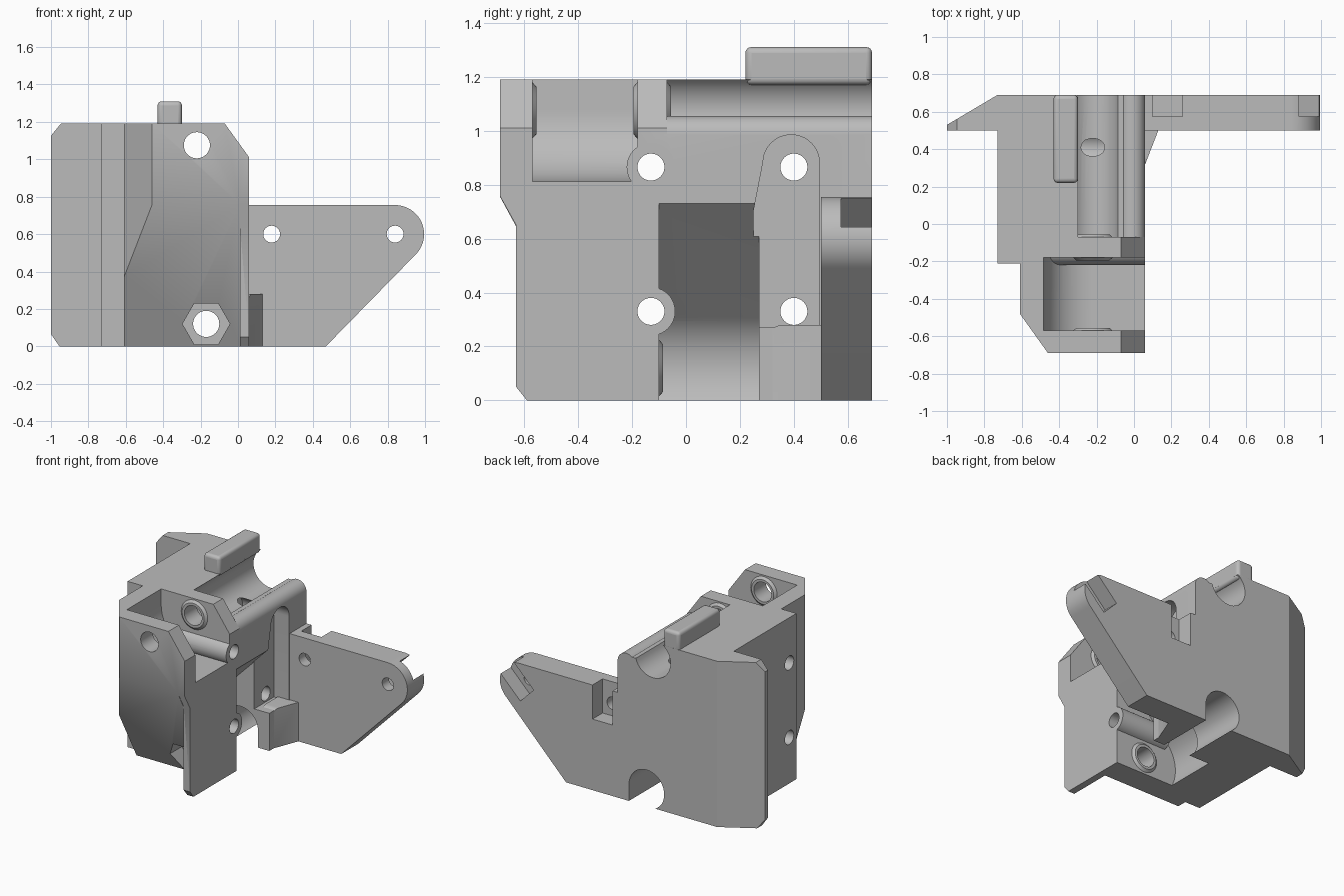
import bpy, bmesh, math
from mathutils import Vector

if "Cube" in bpy.data.objects:
    bpy.data.objects.remove(bpy.data.objects["Cube"])

grey = bpy.data.materials.new("plain grey")
grey.diffuse_color = (0.5, 0.5, 0.5, 1)
grey.use_nodes = True
grey.node_tree.nodes["Principled BSDF"].inputs["Base Color"].default_value = grey.diffuse_color


def finish(name, bm):
    bmesh.ops.recalc_face_normals(bm, faces=bm.faces)
    me = bpy.data.meshes.new(name)
    bm.to_mesh(me)
    bm.free()
    me.materials.append(grey)
    ob = bpy.data.objects.new(name, me)
    bpy.context.collection.objects.link(ob)
    return ob


def prism(name, pts, axis, a, b):
    """Extrude a 2D outline along one axis from a to b."""
    place = {'x': lambda p, t: (t, p[0], p[1]),
             'y': lambda p, t: (p[0], t, p[1]),
             'z': lambda p, t: (p[0], p[1], t)}[axis]
    bm = bmesh.new()
    lo = [bm.verts.new(place(p, a)) for p in pts]
    hi = [bm.verts.new(place(p, b)) for p in pts]
    bm.faces.new(lo)
    bm.faces.new(hi)
    n = len(pts)
    for i in range(n):
        j = (i + 1) % n
        bm.faces.new((lo[i], lo[j], hi[j], hi[i]))
    return finish(name, bm)


def arc(cx, cy, r, a0, a1, n=24):
    return [(cx + r * math.cos(math.radians(a0 + (a1 - a0) * i / n)),
             cy + r * math.sin(math.radians(a0 + (a1 - a0) * i / n))) for i in range(n + 1)]


def circle(cx, cy, r, n=40):
    return arc(cx, cy, r, 0, 360, n)[:-1]


def rect(a0, b0, a1, b1):
    return [(a0, b0), (a1, b0), (a1, b1), (a0, b1)]


def combine(ob, pts, axis, a, b, op='DIFFERENCE'):
    """Cut or add one prism and remove the helper."""
    tool = prism("helper", pts, axis, a, b)
    tool.hide_render = True
    m = ob.modifiers.new("bool", 'BOOLEAN')
    m.operation, m.solver, m.object = op, 'EXACT', tool
    me = bpy.data.meshes.new_from_object(ob.evaluated_get(bpy.context.evaluated_depsgraph_get()))
    ob.modifiers.clear()
    ob.data = me
    bpy.data.objects.remove(tool)


UX, UZ = -0.22, 1.075   # upper screw axis
LX, LZ = -0.17, 0.12    # lower screw axis

# Housing with side flange, from the plan outline
body = prism("housing", [(-1, .5), (-1, .53), (-.73, .69), (.06, .69), (.06, -.69), (-.46, -.69),
                         (-.61, -.48), (-.61, -.21), (-.73, -.21), (-.73, .5)], 'z', 0, 1.19)
# Chamfers on the flange and along the top right edge
combine(body, [(-1.1, 1.003), (-1.1, 1.3), (-.858, 1.3)], 'y', .4, .8)
combine(body, [(-1.1, .21), (-1.1, -.1), (-.886, -.1)], 'y', .4, .8)
combine(body, [(-.07, 1.19), (.06, 1.01), (.2, .816), (.2, 1.3), (-.149, 1.3)], 'y', -.8, .8)
# Sloped front underside and the thin side plate left beside it
combine(body, [(-.744, .855), (-.28, 0), (-.226, -.1), (-.9, -.1), (-.9, .855)], 'x', -.8, .01)
combine(body, [(-.744, .855), (-.63, .65), (-.63, .05), (-.59, 0), (-.51, -.1), (-.9, -.1), (-.9, .855)],
        'x', .01, .2)
# Upper round pocket, open to the top and right
combine(body, [(-.484, 1.4)] + arc(UX, UZ, .264, 180, 270) + [(.2, .811), (.2, 1.4)], 'y', -.57, -.18)
# Upper channel with a rounded lip
combine(body, [(-.3, 1.4)] + arc(UX, UZ, .14, 125, 345) + arc(-.01, .985, .07, 130, 0, 14)
        + [(.2, .985), (.2, 1.4)], 'y', -.07, .8)
# Lower cavity with a sloped roof
combine(body, arc(LX, LZ, .264, 225, 135) + [(.06, .73), (.2, .73), (.2, -.2), (-.36, -.2)], 'y', -.1, .27)
# Lower channel, open at the bottom
combine(body, arc(LX, LZ, .14, 240, 0) + [(-.03, -.2), (-.24, -.2)], 'y', .2, .8)
# Domed recess beside the arm
combine(body, [(.25, .27), (.25, .7), (.285, .88)] + arc(.39, .88, .105, 165, 0, 16) + [(.495, .27)],
        'x', -.06, .2)
# Sleeves around the front pair of cross bores
for z, x in ((.865, -.46), (.33, -.345)):
    combine(body, circle(-.13, z, .09), 'x', x, .06, 'UNION')
# Cross bores
for y in (-.13, .4):
    for z in (.865, .33):
        combine(body, circle(y, z, .05), 'x', -1.2, .3)
combine(body, circle(.41, .865, .085), 'x', -.31, -.11)
# Long screw holes and the hexagonal nut pocket
combine(body, circle(UX, UZ, .07), 'y', -.8, 0)
combine(body, circle(LX, LZ, .07), 'y', -.8, 0)
combine(body, circle(LX, LZ, .127, 6), 'y', -.8, -.21)

# Arm with rounded tip, screw holes and nut slots
arm = prism("side_arm", [(.06, 0), (.47, 0)] + arc(.84, .6, .155, -45, 90) + [(.06, .755)], 'y', .5, .69)
for x in (.18, .84):
    combine(arm, circle(x, .6, .045), 'y', .4, .8)
combine(arm, rect(.1, .51, .26, .9), 'y', .575, .8)
c, s = .7071, .075
combine(arm, [(.84 + c * (u - v), .6 + c * (u + v)) for u, v in ((-.085, -s), (.4, -s), (.4, s), (-.085, s))],
        'y', .575, .8)

# Tapered gusset between housing and arm, rounded at its upper front
gusset = prism("arm_gusset", [(.3, 0), (.5, 0), (.5, .28)] + arc(.36, .22, .06, 90, 180, 8), 'x', -.03, .2)
combine(gusset, [(.06, .2), (.06, .32), (.13, .5), (.17, .6), (.4, .6), (.4, .2)], 'z', -.1, .5)

# Raised tongue on the top
tongue = prism("top_tongue", rect(-.43, .22, -.3, .69), 'z', 1.17, 1.31)
bev = tongue.modifiers.new("soft_edges", 'BEVEL')
bev.width, bev.segments = .022, 4


def collar(name, x, z, y, d):
    """Tapered ring around a screw hole, standing d off a wall."""
    bm = bmesh.new()
    n = 40
    rows = [[bm.verts.new((x + r * math.cos(2 * math.pi * i / n), y + t,
                           z + r * math.sin(2 * math.pi * i / n))) for i in range(n)]
            for r, t in ((.105, 0), (.088, d), (.07, d), (.07, 0))]
    for k in range(4):
        p, q = rows[k], rows[(k + 1) % 4]
        for i in range(n):
            j = (i + 1) % n
            bm.faces.new((p[i], p[j], q[j], q[i]))
    finish(name, bm)


collar("pocket_collar_front", UX, UZ, -.57, .015)
collar("pocket_collar_back", UX, UZ, -.18, -.015)
collar("channel_collar", UX, UZ, -.07, .015)
collar("cavity_collar_front", LX, LZ, -.1, .015)

# Smooth rounds, sharp edges
for ob in bpy.context.scene.objects:
    ob.select_set(True)
    bpy.context.view_layer.objects.active = ob
bpy.ops.object.shade_smooth_by_angle(angle=math.radians(30))
